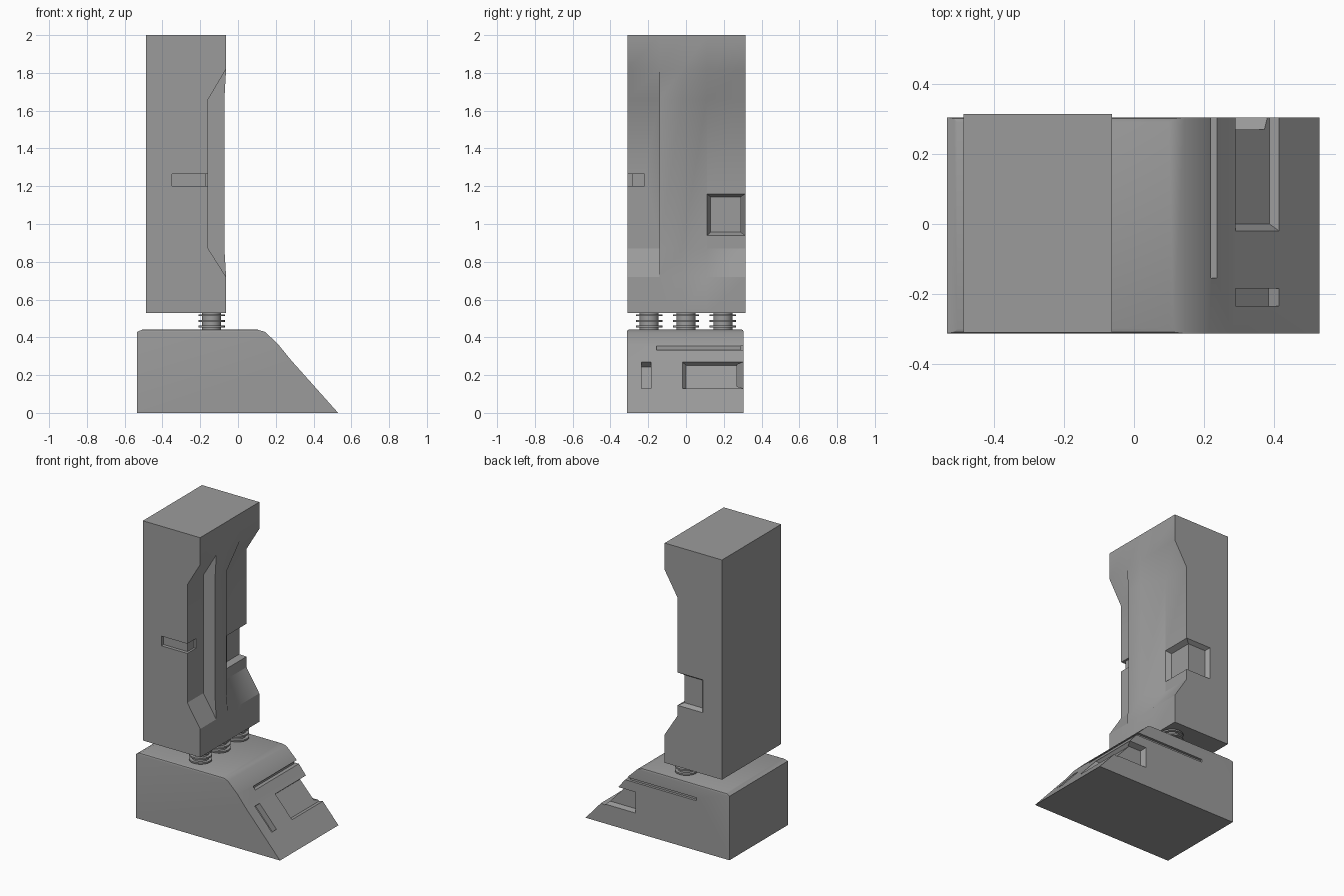
import bpy, bmesh, math
from mathutils import Vector

cube = bpy.data.objects.get("Cube")
if cube:
    bpy.data.objects.remove(cube, do_unlink=True)

grey = bpy.data.materials.new("plain grey")
grey.use_nodes = True
grey.diffuse_color = (0.33, 0.33, 0.33, 1)
grey.node_tree.nodes["Principled BSDF"].inputs["Base Color"].default_value = grey.diffuse_color


def finish(name, bm):
    bmesh.ops.remove_doubles(bm, verts=bm.verts, dist=0.0005)
    bmesh.ops.recalc_face_normals(bm, faces=bm.faces)
    me = bpy.data.meshes.new(name)
    bm.to_mesh(me)
    bm.free()
    ob = bpy.data.objects.new(name, me)
    bpy.context.collection.objects.link(ob)
    me.materials.append(grey)
    return ob


def loft(name, rings):
    """Skin a stack of equal rings and close both ends."""
    bm = bmesh.new()
    rows = [[bm.verts.new(p) for p in r] for r in rings]
    n = len(rows[0])
    for a, b in zip(rows, rows[1:]):
        for i in range(n):
            j = (i + 1) % n
            bm.faces.new((a[i], a[j], b[j], b[i]))
    bm.faces.new(rows[0])
    bm.faces.new(rows[-1])
    return finish(name, bm)


def pocket(outer, inner):
    """Tapered cutter from an opening to its floor, overshooting the surface."""
    outer, inner = [[Vector(p) for p in r] for r in (outer, inner)]
    return loft("cutter", [[o + (o - i) * 0.5 for o, i in zip(outer, inner)], inner])


def box(x, y, z):
    return loft("cutter", [[(x[0], y[0], h), (x[1], y[0], h), (x[1], y[1], h), (x[0], y[1], h)] for h in z])


def carve(ob, cutters):
    for c in cutters:
        c.hide_render = True
        m = ob.modifiers.new("carve", "BOOLEAN")
        m.operation, m.solver, m.object = "DIFFERENCE", "EXACT", c
    dg = bpy.context.evaluated_depsgraph_get()
    me = bpy.data.meshes.new_from_object(ob.evaluated_get(dg))
    ob.modifiers.clear()
    ob.data = me
    for c in cutters:
        bpy.data.objects.remove(c, do_unlink=True)


def smooth(ob, angle=32):
    bpy.ops.object.select_all(action="DESELECT")
    ob.select_set(True)
    bpy.context.view_layer.objects.active = ob
    bpy.ops.object.shade_smooth_by_angle(angle=math.radians(angle))


# Sloped base block
profile = [(-0.535, 0), (-0.535, 0.428), (-0.505, 0.442), (0.1, 0.442), (0.145, 0.428),
           (0.215, 0.36), (0.28, 0.28), (0.53, 0)]
base = loft("base", [[(x, y, z) for x, z in profile] for y in (-0.313, 0.305)])
bm = bmesh.new()
bm.from_mesh(base.data)
rim = [e for e in bm.edges if all(v.co.z > 0.43 for v in e.verts)
       and abs(e.verts[0].co.y - e.verts[1].co.y) < 0.01]
bmesh.ops.bevel(bm, geom=rim, offset=0.014, segments=2, profile=0.5, affect="EDGES")
bm.to_mesh(base.data)
bm.free()


def slope_rect(top, bottom, y0, y1):
    return [(top[0], y0, top[1]), (bottom[0], y0, bottom[1]),
            (bottom[0], y1, bottom[1]), (top[0], y1, top[1])]


def side_rect(x0, x1, y, z0, z1):
    return [(x0, y, z0), (x1, y, z0), (x1, y, z1), (x0, y, z1)]


carve(base, [
    # window on the slope and its wrap onto the back side
    pocket(slope_rect((0.29, 0.27), (0.415, 0.13), -0.02, 0.4),
           slope_rect((0.27, 0.252), (0.387, 0.124), 0.0, 0.4)),
    pocket(side_rect(0.16, 0.7, 0.305, 0.13, 0.27), side_rect(0.175, 0.7, 0.27, 0.14, 0.255)),
    # small upright slot
    pocket(slope_rect((0.29, 0.27), (0.415, 0.13), -0.235, -0.185),
           slope_rect((0.26, 0.243), (0.385, 0.103), -0.235, -0.185)),
    # long groove across the slope and along the back side
    box((0.212, 0.5), (-0.155, 0.4), (0.333, 0.353)),
    box((-0.29, 0.5), (0.288, 0.4), (0.333, 0.353)),
])
smooth(base)

# Tower with a recessed grip and a raised ridge on its +x side
FACE, DEEP, RIDGE = -0.063, -0.158, -0.072


def section(z, low, ridge):
    edge = [(low, -0.31), (low, -0.14), (ridge, -0.14), (ridge, -0.02), (low, 0.11), (low, 0.315)]
    return [(-0.487, -0.31, z)] + [(x, y, z) for x, y in edge] + [(-0.487, 0.315, z)]


tower = loft("tower", [section(z, low, ridge) for z, low, ridge in (
    (0.53, FACE, FACE), (0.72, FACE, FACE), (0.87, DEEP, RIDGE),
    (1.66, DEEP, RIDGE), (1.82, FACE, FACE), (2.0, FACE, FACE))])


def face_rect(x, y0, y1, z0, z1):
    return [(x, y0, z0), (x, y1, z0), (x, y1, z1), (x, y0, z1)]


carve(tower, [
    # thin notch round the front corner
    box((-0.35, -0.1), (-0.4, -0.287), (1.2, 1.265)),
    box((-0.172, -0.1), (-0.4, -0.22), (1.2, 1.265)),
    # bevelled notch round the back corner
    pocket(face_rect(DEEP, 0.112, 0.4, 0.94, 1.16), face_rect(DEEP - 0.035, 0.13, 0.4, 0.957, 1.143)),
    pocket(side_rect(-0.345, 0.0, 0.315, 0.94, 1.16), side_rect(-0.325, 0.0, 0.29, 0.957, 1.143)),
])
smooth(tower)

# Ribbed connectors between base and tower
rib = [(0.05, 0.43), (0.05, 0.452), (0.07, 0.452), (0.07, 0.462), (0.05, 0.462),
       (0.05, 0.482), (0.07, 0.482), (0.07, 0.492), (0.05, 0.492),
       (0.05, 0.512), (0.07, 0.512), (0.07, 0.522), (0.05, 0.522), (0.05, 0.54)]
for label, y in (("front", -0.195), ("middle", 0.0), ("back", 0.195)):
    turns = [math.tau * k / 32 for k in range(32)]
    smooth(loft(label + "_connector", [
        [(-0.14 + r * math.cos(a), y + r * math.sin(a), z) for a in turns] for r, z in rib]))
